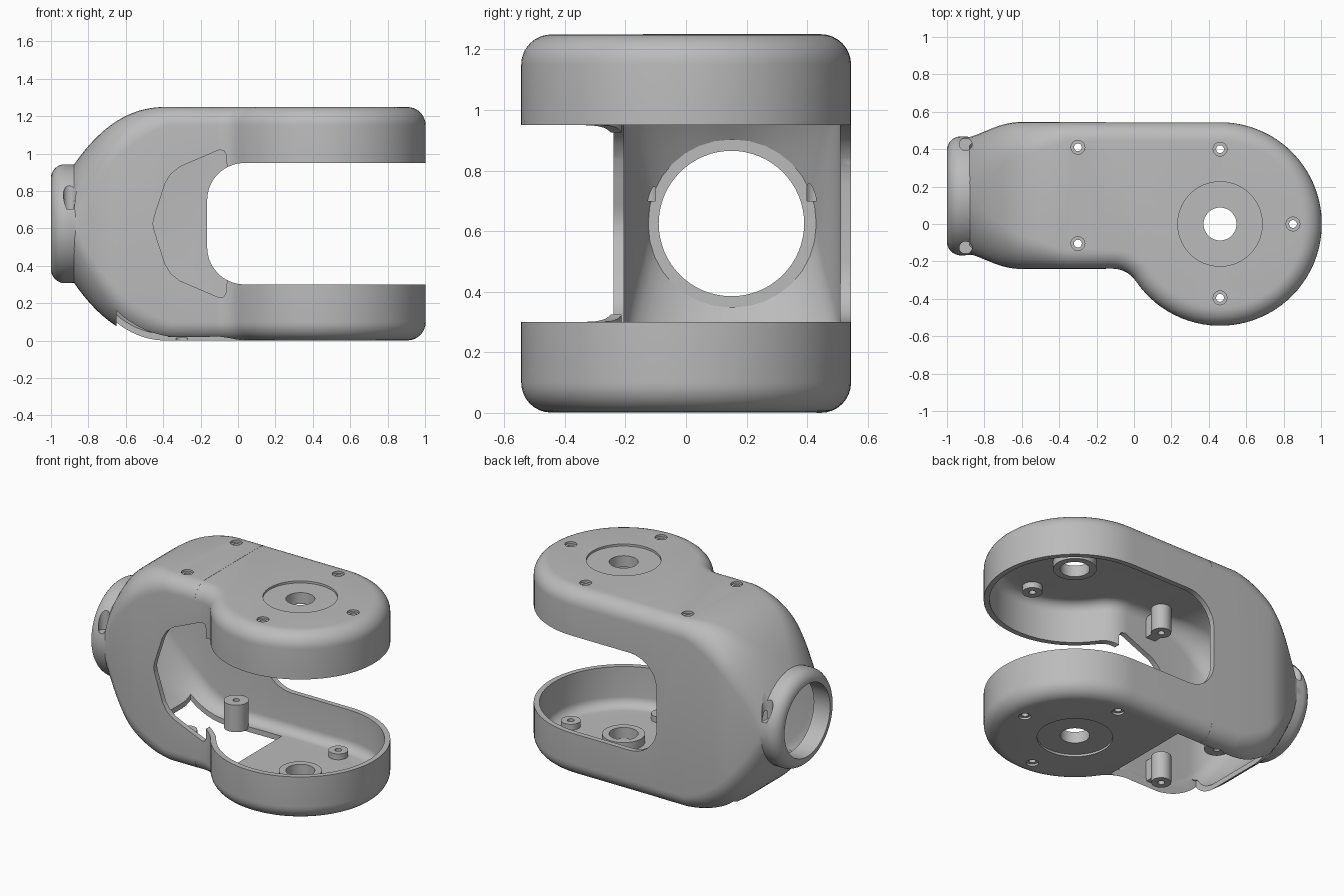
import bpy, bmesh
from math import sin, cos, pi, radians, atan2, sqrt

if "Cube" in bpy.data.objects:
    bpy.data.objects.remove(bpy.data.objects["Cube"])

H = 1.25            # overall height
MID = H / 2         # mirror height of the fork
WALL = 0.035        # shell thickness
HUB = (0.46, 0.0)   # joint axis
NECK_Y = 0.15


def solid(name, *parts):
    """Make one object from lists of matching rings, each capped at both ends."""
    bm = bmesh.new()
    for rings in parts:
        loops = [[bm.verts.new(p) for p in ring] for ring in rings]
        n = len(loops[0])
        for a, b in zip(loops, loops[1:]):
            for i in range(n):
                j = (i + 1) % n
                bm.faces.new((a[i], a[j], b[j], b[i]))
        bm.faces.new(loops[0][::-1])
        bm.faces.new(loops[-1])
    bmesh.ops.recalc_face_normals(bm, faces=bm.faces)
    mesh = bpy.data.meshes.new(name)
    bm.to_mesh(mesh)
    bm.free()
    ob = bpy.data.objects.new(name, mesh)
    bpy.context.collection.objects.link(ob)
    return ob


def combine(target, tool, op):
    """Apply a boolean and remove the tool."""
    mod = target.modifiers.new("bool", 'BOOLEAN')
    mod.operation, mod.solver, mod.object = op, 'EXACT', tool
    bpy.context.view_layer.objects.active = target
    bpy.ops.object.modifier_apply(modifier=mod.name)
    bpy.data.objects.remove(tool)


def arc(cx, cy, r, a0, a1, n):
    return [(cx + r * cos(a0 + (a1 - a0) * i / n), cy + r * sin(a0 + (a1 - a0) * i / n))
            for i in range(n + 1)]


def rod(x, y, z0, z1, r, n=32):
    """Upright cylinder."""
    return [[(px, py, z) for px, py in arc(x, y, r, 0, 2 * pi, n)[:-1]] for z in (z0, z1)]


def lathe_x(profile, n=64):
    """Round shape about the neck axis from (x, radius) pairs."""
    return [[(x, py, pz) for py, pz in arc(NECK_Y, MID, r, 0, 2 * pi, n)[:-1]]
            for x, r in profile]


def prism_y(points, y0, y1):
    return [[(x, y, z) for x, z in points] for y in (y0, y1)]


def body_rings(inset):
    """Sections blending from the round neck to the rounded box of the fork."""
    rings = []
    xs = [-0.88 + 0.52 * i / 20 for i in range(21)] + [-0.15]
    for x in xs:
        t = min(1, (x + 0.88) / 0.52)
        s = min(1, (x + 0.88) / 0.26)
        hz = 0.312 + (MID - 0.312) * (1 - (1 - t) ** 2.4) - inset
        hy = 0.312 + 0.0805 * (s + 0.25 * sin(pi * s) * s) - inset
        hy = min(hy, 0.3925 - inset)
        r = 0.307 + (0.1 - 0.307) * t ** 0.8 - inset
        ring = []
        for k, (sy, sz) in enumerate(((1, 1), (-1, 1), (-1, -1), (1, -1))):
            ring += [(x, y, z) for y, z in arc(0.1525 + sy * (hy - r), MID + sz * (hz - r),
                                               r, k * pi / 2, (k + 1) * pi / 2, 8)]
        rings.append(ring)
    return rings


def arm_rings(inset):
    """Stacked plan outlines of the fork, with rounded top and bottom edges."""
    inset += 0.001
    r = 0.1 - inset
    rho, big = 0.15, 0.545
    fy = -0.24 - rho
    fx = HUB[0] - sqrt((big + rho) ** 2 - fy ** 2)
    a = atan2(fy, fx - HUB[0])

    def outline(d, z):
        pts = [(-0.3, -0.24 + d)]
        pts += arc(fx, fy, rho + d, pi / 2, a + pi, 10)
        pts += arc(HUB[0], HUB[1], big - d, a, pi / 2, 56)[1:]
        pts += [(-0.3, big - d)]
        return [(x, y, z) for x, y in pts]

    steps = [(inset + r * (1 - sin(q)), inset + r * (1 - cos(q)))
             for q in (pi / 2 * i / 8 for i in range(9))]
    return ([outline(d, z) for d, z in steps]
            + [outline(d, H - z) for d, z in reversed(steps)])


def fork_solid(name, inset):
    ob = solid(name, body_rings(inset))
    combine(ob, solid("arm_block", arm_rings(inset)), 'UNION')
    return ob


# Outer form with the round neck
fork = fork_solid("fork_housing", 0)
lip = [(-1 + 0.075 * (1 - sin(q)), 0.245 + 0.073 * cos(q))
       for q in (pi / 2 * (1 - i / 8) for i in range(9))]
neck = [(-1.0, 0.24)] + lip[1:] + [(-0.875, 0.316), (-0.78, 0.3)]
combine(fork, solid("neck", lathe_x(neck)), 'UNION')

# Hollow inside and the bore through the neck
combine(fork, fork_solid("cavity", WALL), 'DIFFERENCE')
combine(fork, solid("neck_bore", lathe_x([(-1.1, 0.24), (-0.7, 0.24)])), 'DIFFERENCE')

# Slot between the two arms
slot = (arc(0.035, 0.75, 0.2, pi / 2, pi, 10) + arc(0.035, 0.5, 0.2, pi, 1.5 * pi, 10)
        + [(1.3, 0.3), (1.3, 0.95)])
combine(fork, solid("slot", prism_y(slot, -1, 1)), 'DIFFERENCE')

# Wider opening in the front wall
half = [(-0.06, 0.94), (-0.062, 0.99), (-0.075, 1.015), (-0.1, 1.02), (-0.31, 0.93),
        (-0.36, 0.89), (-0.39, 0.84), (-0.445, 0.67)]
opening = half + [(-0.455, MID)] + [(x, H - z) for x, z in reversed(half)]
combine(fork, solid("front_opening", prism_y(opening, -0.5, 0.0)), 'DIFFERENCE')

# Access hole in the underside
access = [(-0.65, -0.1), (0.02, -0.1), (0.02, 0.2), (-0.65, 0.2)]
combine(fork, solid("access_hole", prism_y(access, -0.2, 0.43)), 'DIFFERENCE')

# Screw and hub bosses, with a web tying the front posts to the wall
screws = [(0.46, 0.4), (0.46, -0.395), (0.85, 0.0)]
posts = [(-0.3, 0.41), (-0.3, -0.105)]
bosses = [rod(x, y, 0.02, 0.075, 0.06) for x, y in screws]
bosses += [rod(x, y, 0.02, 0.2, 0.06) for x, y in posts[1:]]
bosses += [rod(x, y, 0.02, 0.2, 0.075) for x, y in posts[:1]]
bosses += [rod(*HUB, 0.02, 0.09, 0.13, 48)]
bosses += [[[(x, y, H - z) for x, y, z in ring] for ring in part] for part in bosses]
combine(fork, solid("bosses", *bosses), 'UNION')
web = [(-0.335, 0.06), (-0.265, 0.06), (-0.265, 0.2), (-0.335, 0.2)]
webs = [prism_y(web, -0.22, -0.12), prism_y([(x, H - z) for x, z in web], -0.22, -0.12)]
combine(fork, solid("webs", *webs), 'UNION')

# Round recess, hub bore, screw holes and their counterbores on both faces
ends = ((-0.1, 0.015), (H - 0.015, H + 0.1))
combine(fork, solid("recess", *[rod(*HUB, a, b, 0.226, 64) for a, b in ends]), 'DIFFERENCE')
holes = [rod(*HUB, -0.1, H + 0.1, 0.088, 48)]
holes += [rod(x, y, -0.1, H + 0.1, 0.021, 20) for x, y in screws + posts]
combine(fork, solid("holes", *holes), 'DIFFERENCE')
sinks = [rod(x, y, a, b, 0.037, 24) for x, y in screws + posts for a, b in ends]
combine(fork, solid("counterbores", *sinks), 'DIFFERENCE')

# Screw seats sunk into the sides of the neck
seats = [rod(-0.9, y, 0.7, 1.1, 0.034, 24) for y in (0.427, -0.127)]
combine(fork, solid("neck_seats", *seats), 'DIFFERENCE')

# Plain grey finish
grey = bpy.data.materials.new("plain_grey")
grey.use_nodes = True
colour = (0.5, 0.5, 0.5, 1)
grey.diffuse_color = colour
grey.node_tree.nodes["Principled BSDF"].inputs["Base Color"].default_value = colour
fork.data.materials.clear()
fork.data.materials.append(grey)
for poly in fork.data.polygons:
    poly.material_index = 0

bpy.ops.object.select_all(action='DESELECT')
fork.select_set(True)
bpy.context.view_layer.objects.active = fork
bpy.ops.object.shade_smooth_by_angle(angle=radians(30))
